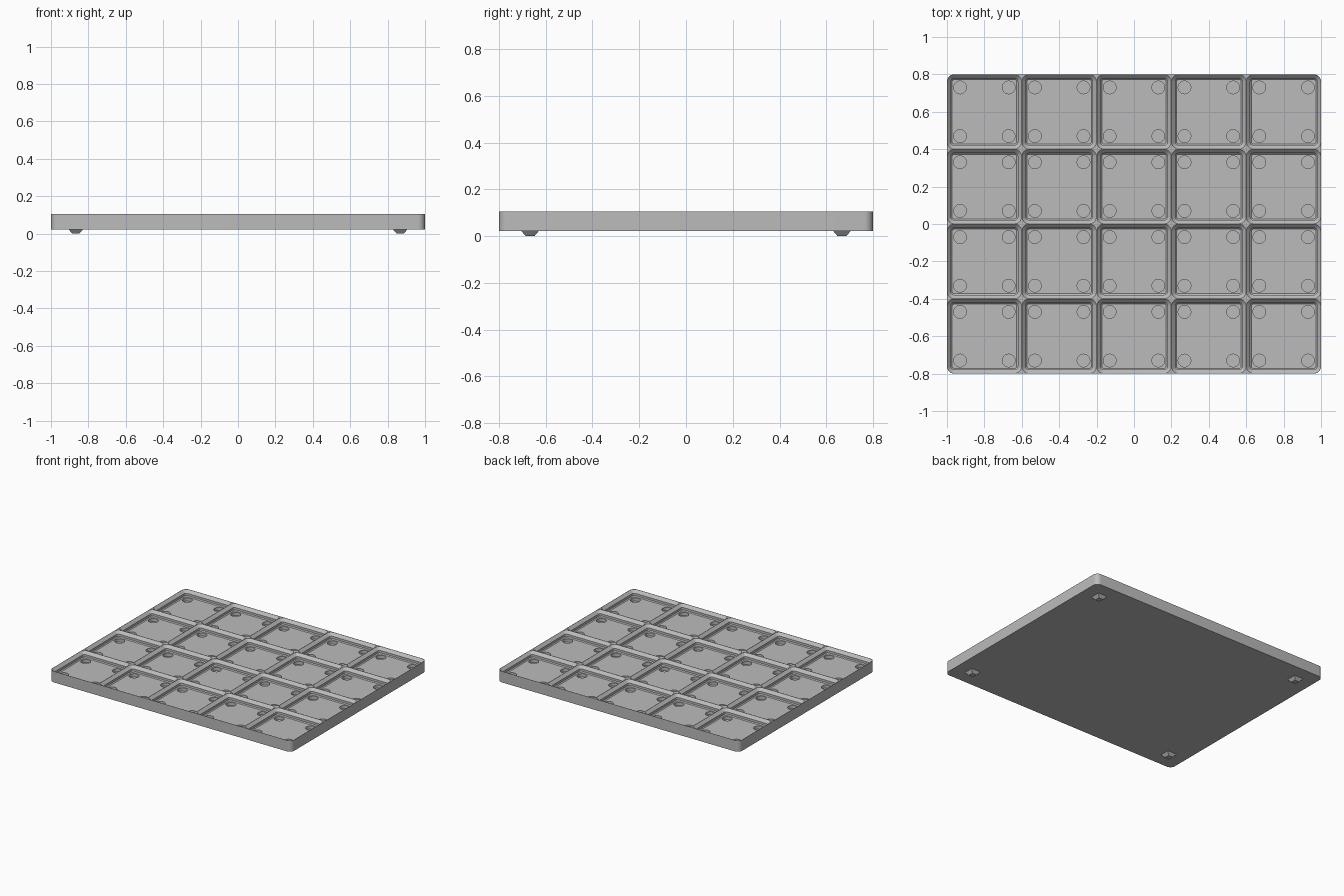
import bpy, bmesh, math

if "Cube" in bpy.data.objects:
    bpy.data.objects.remove(bpy.data.objects["Cube"])

PITCH = 0.4
COLS, ROWS = 5, 4
BOTTOM, TOP = 0.022, 0.105
FLOOR = 0.061

grey = bpy.data.materials.new("plain grey")
grey.diffuse_color = (0.5, 0.5, 0.5, 1)
grey.use_nodes = True
grey.node_tree.nodes["Principled BSDF"].inputs["Base Color"].default_value = grey.diffuse_color


def rounded_rect(cx, cy, hx, hy, r, segs):
    """Counter-clockwise rounded rectangle outline."""
    pts = []
    for i, (sx, sy) in enumerate(((1, 1), (-1, 1), (-1, -1), (1, -1))):
        for k in range(segs + 1):
            a = math.pi / 2 * (i + k / segs)
            pts.append((cx + sx * (hx - r) + r * math.cos(a),
                        cy + sy * (hy - r) + r * math.sin(a)))
    return pts


def circle(cx, cy, r, n):
    return [(cx + r * math.cos(2 * math.pi * k / n),
             cy + r * math.sin(2 * math.pi * k / n)) for k in range(n)]


def loft(bm, rings):
    """Closed solid through (outline, z) rings listed bottom to top."""
    loops = [[bm.verts.new((x, y, z)) for x, y in pts] for pts, z in rings]
    for a, b in zip(loops, loops[1:]):
        for i in range(len(a)):
            j = (i + 1) % len(a)
            bm.faces.new((a[i], a[j], b[j], b[i]))
    bm.faces.new(list(reversed(loops[0])))
    bm.faces.new(loops[-1])


def make_object(name, bm):
    mesh = bpy.data.meshes.new(name)
    bm.to_mesh(mesh)
    bm.free()
    mesh.materials.append(grey)
    ob = bpy.data.objects.new(name, mesh)
    bpy.context.collection.objects.link(ob)
    return ob


# Solid tray block with rounded corners
bm = bmesh.new()
outline = rounded_rect(0, 0, COLS * PITCH / 2, ROWS * PITCH / 2, 0.038, 8)
loft(bm, [(outline, BOTTOM), (outline, TOP)])
tray = make_object("grid_tray", bm)

# Stepped pockets and round recesses, one set per cell
pockets, recesses = bmesh.new(), bmesh.new()
steps = [(0.172, 0.010, FLOOR), (0.1785, 0.0165, 0.0675),
         (0.1785, 0.0165, 0.084), (0.199, 0.037, 0.1045),
         (0.199, 0.037, 0.125)]
for col in range(COLS):
    for row in range(ROWS):
        cx = (col - (COLS - 1) / 2) * PITCH
        cy = (row - (ROWS - 1) / 2) * PITCH
        loft(pockets, [(rounded_rect(cx, cy, h, h, r, 6), z) for h, r, z in steps])
        for sx in (-1, 1):
            for sy in (-1, 1):
                ring = circle(cx + sx * 0.13, cy + sy * 0.13, 0.034, 32)
                loft(recesses, [(ring, FLOOR - 0.023), (ring, FLOOR + 0.004)])
cutters = [make_object("pocket_cutter", pockets), make_object("recess_cutter", recesses)]

# Cut the tray, then discard the cutters
bpy.context.view_layer.objects.active = tray
tray.select_set(True)
for cutter in cutters:
    mod = tray.modifiers.new(cutter.name, 'BOOLEAN')
    mod.operation = 'DIFFERENCE'
    mod.solver = 'EXACT'
    mod.object = cutter
    bpy.ops.object.modifier_apply(modifier=mod.name)
for cutter in cutters:
    bpy.data.objects.remove(cutter, do_unlink=True)
bpy.ops.object.shade_smooth_by_angle(angle=math.radians(30))

# Tapered square feet under the four corners
bm = bmesh.new()
for sx in (-1, 1):
    for sy in (-1, 1):
        rings = []
        for h, z in ((0.019, 0.0), (0.038, BOTTOM)):
            rings.append(([(sx * 0.867 + dx * h, sy * 0.667 + dy * h)
                           for dx, dy in ((1, 1), (-1, 1), (-1, -1), (1, -1))], z))
        loft(bm, rings)
make_object("feet", bm)
